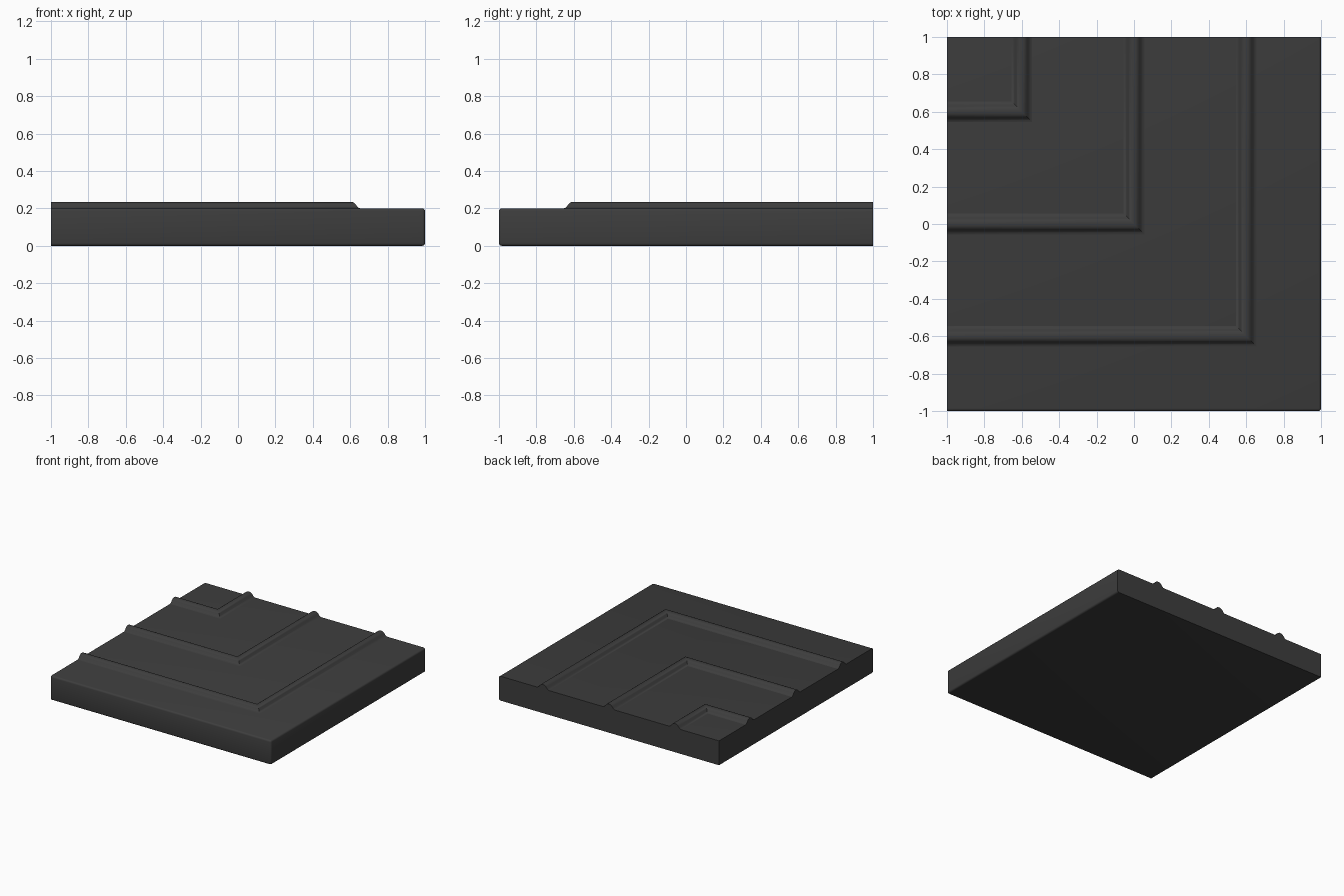
import bpy
import bmesh

TOP = 0.2
BEVEL = 0.014

if "Cube" in bpy.data.objects:
    bpy.data.objects.remove(bpy.data.objects["Cube"], do_unlink=True)

# Single dark grey material
grey = bpy.data.materials.new("dark_grey")
grey.use_nodes = True
colour = (0.047, 0.047, 0.047, 1)
grey.diffuse_color = colour
grey.node_tree.nodes["Principled BSDF"].inputs["Base Color"].default_value = colour


def finish(bm, name):
    bmesh.ops.recalc_face_normals(bm, faces=bm.faces)
    mesh = bpy.data.meshes.new(name)
    bm.to_mesh(mesh)
    bm.free()
    obj = bpy.data.objects.new(name, mesh)
    bpy.context.collection.objects.link(obj)
    mesh.materials.append(grey)
    bpy.ops.object.select_all(action="DESELECT")
    obj.select_set(True)
    bpy.context.view_layer.objects.active = obj
    bpy.ops.object.shade_smooth_by_angle(angle=0.9)
    return obj


# Slab: only the front and left outer edges are rounded, the cut sides stay sharp
bm = bmesh.new()
bmesh.ops.create_cube(bm, size=2)
for v in bm.verts:
    v.co.z = TOP if v.co.z > 0 else 0


def is_outer(edge):
    a, b = (v.co for v in edge.verts)
    on_front = a.y < 0 and b.y < 0
    on_left = a.x > 0 and b.x > 0
    upright = abs(a.z - b.z) > 0.1
    return (on_front and on_left) if upright else (on_front or on_left)


bmesh.ops.bevel(bm, geom=[e for e in bm.edges if is_outer(e)], offset=BEVEL,
                segments=3, profile=0.5, affect="EDGES")
finish(bm, "slab")

# Rounded ridge section: outward offset and height, mirrored about the crest
half = [(0.055, 0), (0.046, 0.003), (0.038, 0.010), (0.028, 0.023),
        (0.021, 0.030), (0.010, 0.035)]
section = half + [(-d, h) for d, h in reversed(half)]


def ridge(name, x, y):
    """Sweep the section along a mitred corner from the right side to the back."""
    bm = bmesh.new()
    rows = []
    for d, h in section:
        z = TOP + h
        path = [(-1, y - d, z), (x + d, y - d, z), (x + d, 1, z)]
        rows.append([bm.verts.new(p) for p in path])
    for a, b in zip(rows, rows[1:]):
        for i in range(2):
            bm.faces.new((a[i], a[i + 1], b[i + 1], b[i]))
    for end in (0, 2):
        bm.faces.new([row[end] for row in rows])
    finish(bm, name)


# Three nested corner ridges
for name, pos in (("outer_ridge", 0.6), ("middle_ridge", 0), ("inner_ridge", -0.6)):
    ridge(name, pos, -pos)
